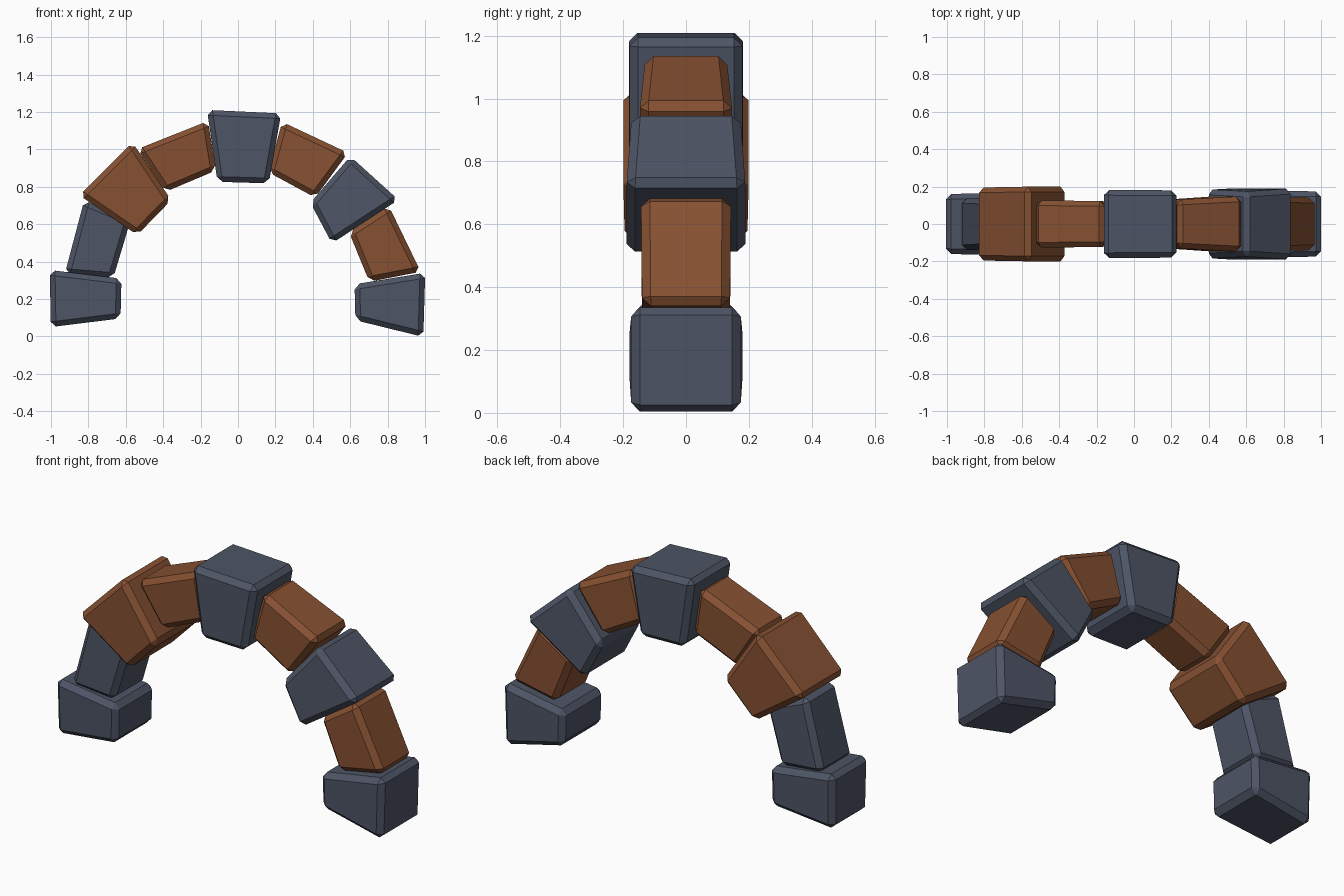
import bpy, bmesh
from mathutils import Vector

if "Cube" in bpy.data.objects:
    bpy.data.objects.remove(bpy.data.objects["Cube"])


def material(name, rgb):
    m = bpy.data.materials.new(name)
    m.diffuse_color = (*rgb, 1)
    m.use_nodes = True
    m.node_tree.nodes["Principled BSDF"].inputs["Base Color"].default_value = m.diffuse_color
    return m


SLATE = material("slate", (0.075, 0.09, 0.13))
BRICK = material("brick", (0.24, 0.082, 0.032))


def stone(name, mat, corners, depths, bevel=0.028):
    """Wedge block: four xz corners, each with its own half depth in y, chamfered."""
    c = sum((Vector(p) for p in corners), Vector((0, 0))) / 4
    pts = [Vector(p) + (Vector(p) - c).normalized() * 0.008 for p in corners]
    bm = bmesh.new()
    front = [bm.verts.new((p.x, -d, p.y)) for p, d in zip(pts, depths)]
    back = [bm.verts.new((p.x, d, p.y)) for p, d in zip(pts, depths)]
    bm.faces.new(front)
    bm.faces.new(back[::-1])
    for i in range(4):
        j = (i + 1) % 4
        bm.faces.new((front[j], front[i], back[i], back[j]))
    bmesh.ops.recalc_face_normals(bm, faces=bm.faces)
    bmesh.ops.bevel(bm, geom=bm.edges[:], offset=bevel, offset_type='OFFSET',
                    segments=1, profile=0.5, affect='EDGES')
    me = bpy.data.meshes.new(name)
    bm.to_mesh(me)
    bm.free()
    me.materials.append(mat)
    ob = bpy.data.objects.new(name, me)
    bpy.context.collection.objects.link(ob)


# Left side, from the foot up
stone("left_foot_stone", SLATE,
      [(-1.0, .35), (-.63, .305), (-.635, .10), (-.995, .055)], [.16, .17, .17, .155])
stone("left_lower_stone", SLATE,
      [(-.82, .72), (-.58, .62), (-.67, .32), (-.92, .34)], [.135, .135, .14, .14])
stone("left_middle_stone", BRICK,
      [(-.565, 1.03), (-.365, .73), (-.54, .55), (-.84, .755)], [.2, .2, .195, .195])
stone("left_upper_stone", BRICK,
      [(-.165, 1.145), (-.125, .89), (-.385, .78), (-.53, 1.0)], [.123, .12, .12, .127])

# Crown of the arch
stone("keystone", SLATE,
      [(-.16, 1.205), (.225, 1.187), (.16, .825), (-.105, .833)], [.182, .18, .18, .182])

# Right side, from the crown down
stone("right_upper_stone", BRICK,
      [(.24, 1.14), (.58, .98), (.41, .75), (.17, .88)], [.13, .148, .148, .13])
stone("right_middle_stone", SLATE,
      [(.60, .955), (.85, .73), (.505, .505), (.395, .715)], [.172, .19, .19, .185])
stone("right_lower_stone", BRICK,
      [(.805, .69), (.97, .35), (.705, .30), (.60, .555)], [.143, .14, .14, .143])
stone("right_foot_stone", SLATE,
      [(.995, .335), (.985, .003), (.635, .09), (.63, .275)], [.174, .174, .18, .18])
